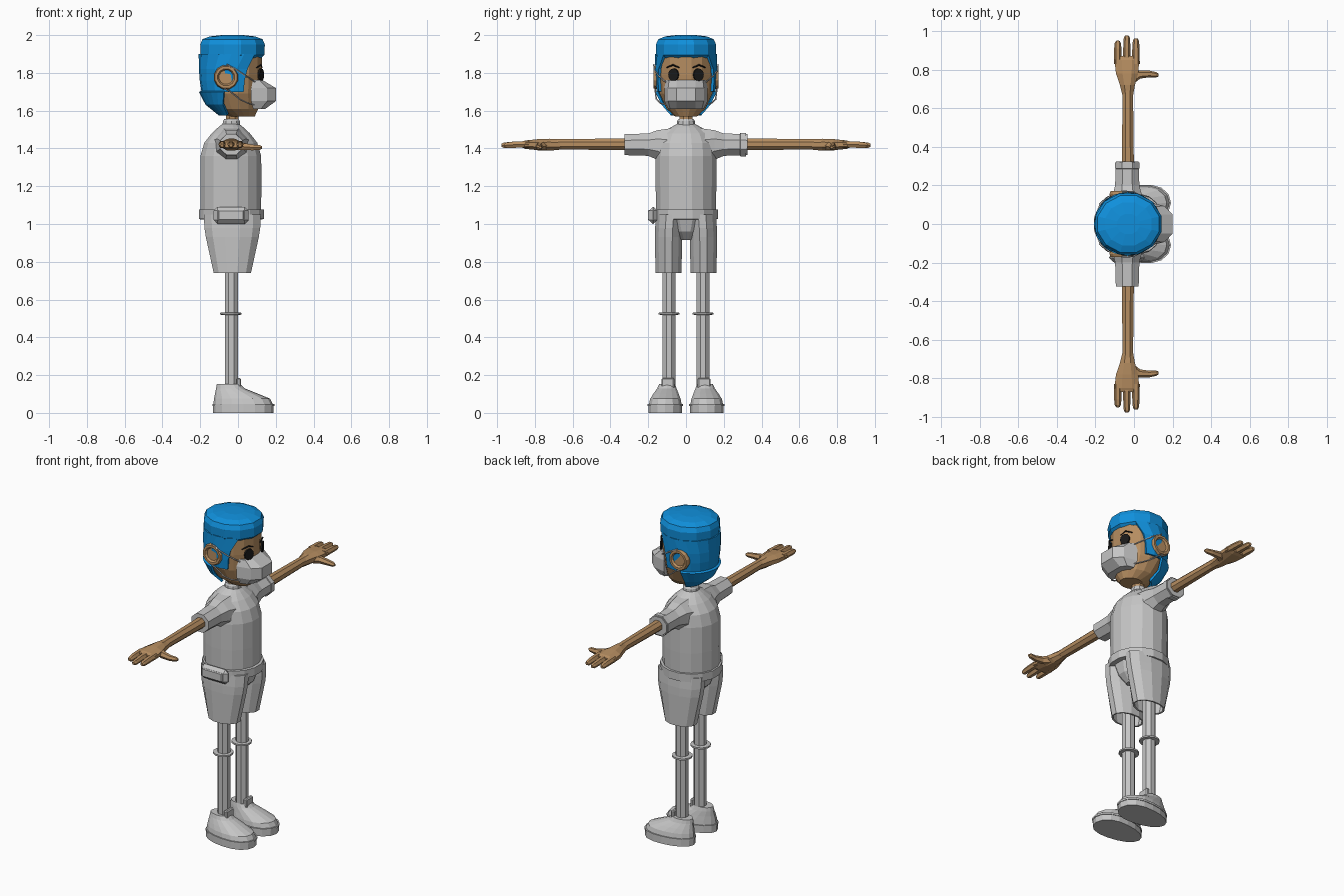
import bpy, bmesh
from math import sin, cos, pi, acos, radians
from mathutils import Vector, Matrix

if "Cube" in bpy.data.objects:
    bpy.data.objects.remove(bpy.data.objects["Cube"])


def material(name, rgb):
    m = bpy.data.materials.new(name)
    m.diffuse_color = (*rgb, 1)
    m.use_nodes = True
    m.node_tree.nodes["Principled BSDF"].inputs["Base Color"].default_value = m.diffuse_color
    return m


GREY = material("light grey", (0.56, 0.56, 0.56))
SKIN = material("tan skin", (0.47, 0.27, 0.12))
BLUE = material("bright blue", (0.005, 0.28, 0.72))
BLACK = material("black", (0.01, 0.01, 0.01))
CX = -0.035  # body axis in x; the figure faces +x


def finish(name, bm, mat):
    bmesh.ops.recalc_face_normals(bm, faces=bm.faces)
    me = bpy.data.meshes.new(name)
    bm.to_mesh(me)
    bm.free()
    me.materials.append(mat)
    ob = bpy.data.objects.new(name, me)
    bpy.context.collection.objects.link(ob)
    return ob


def loft(name, rings, mat, caps=True, closed=True, thick=0):
    """Skin a list of point rings."""
    bm = bmesh.new()
    rows = [[bm.verts.new(p) for p in r] for r in rings]
    n = len(rows[0])
    for a, b in zip(rows, rows[1:]):
        for i in range(n if closed else n - 1):
            j = (i + 1) % n
            bm.faces.new((a[i], a[j], b[j], b[i]))
    if caps:
        bm.faces.new(rows[0])
        bm.faces.new(rows[-1])
    ob = finish(name, bm, mat)
    if thick:
        mod = ob.modifiers.new("thickness", 'SOLIDIFY')
        mod.thickness = thick
    return ob


def ring(axis, pos, c1, c2, r1, r2, n=8):
    """Ellipse at pos along axis 'y' or 'z'."""
    out = []
    for i in range(n):
        t = 2 * pi * (i + 0.5) / n
        u, v = c1 + r1 * cos(t), c2 + r2 * sin(t)
        out.append((u, v, pos) if axis == 'z' else (u, pos, v))
    return out


def tube(name, pts, radii, mat, n=6):
    pts = [Vector(p) for p in pts]
    rings = []
    for i, p in enumerate(pts):
        d = pts[min(i + 1, len(pts) - 1)] - pts[max(i - 1, 0)]
        q = d.to_track_quat('X', 'Z')
        r = radii[i] if isinstance(radii, (list, tuple)) else radii
        rings.append([p + q @ Vector((0, r * cos(2 * pi * k / n), r * sin(2 * pi * k / n)))
                      for k in range(n)])
    return loft(name, rings, mat)


def box(name, loc, size, mat, bevel):
    bm = bmesh.new()
    bmesh.ops.create_cube(bm, size=1, matrix=Matrix.Translation(loc) @ Matrix.Diagonal((*size, 1)))
    ob = finish(name, bm, mat)
    mod = ob.modifiers.new("bevel", 'BEVEL')
    mod.width, mod.segments = bevel, 1
    return ob


# Head, neck and cap: (z, centre x, radius x, radius y)
HEAD = [(1.57, .02, .07, .06), (1.61, -.01, .12, .105), (1.69, -.03, .15, .142),
        (1.79, -.033, .162, .153), (1.90, -.033, .163, .153), (1.95, -.033, .13, .13)]
loft("head", [ring('z', z, c, 0, a, b, 16) for z, c, a, b in HEAD], SKIN)
loft("neck", [ring('z', z, CX + .005, 0, .036, .036) for z in (1.5, 1.62)], SKIN)
CAP = [(1.88, .158, .15), (1.895, .175, .163), (1.95, .177, .165), (1.978, .165, .152), (1.993, .125, .115),
       (2.0, .06, .055)]
loft("cap", [ring('z', z, -.029, 0, a, b, 12) for z, a, b in CAP], BLUE)


def hair_row(z, front_x, n=13):
    """Arc round the back of the head, reaching forward to front_x."""
    for lo, hi in zip(HEAD, HEAD[1:]):
        if lo[0] <= z <= hi[0]:
            f = (z - lo[0]) / (hi[0] - lo[0])
            c, a, b = [lo[k] + f * (hi[k] - lo[k]) for k in (1, 2, 3)]
            break
    a, b = a + .012, b + .012
    s = acos(max(-1, min(1, (front_x - c) / a)))
    ts = [s + (2 * pi - 2 * s) * i / (n - 1) for i in range(n)]
    return [(c + a * cos(t), b * sin(t), z) for t in ts]


loft("upper_hair", [hair_row(*r) for r in ((1.70, .03), (1.76, .035), (1.82, .05), (1.90, .09))],
     BLUE, caps=False, closed=False, thick=.014)
loft("lower_hair", [hair_row(*r) for r in ((1.585, -.05), (1.64, -.075), (1.705, -.07))],
     BLUE, caps=False, closed=False, thick=.014)

# Face mask: (z, front x, edge x, front half width, edge half width)
mask = []
for z, f, e, m, w in ((1.61, .145, .08, .05, .095), (1.65, .2, .07, .05, .115),
                      (1.72, .2, .07, .05, .115), (1.762, .13, .08, .05, .105)):
    k = e + .65 * (f - e)
    half = [(e, w), (k, (m + w) / 2 + .012), (f, m)]
    mask.append([(x, y, z) for x, y in half] + [(x, -y, z) for x, y in reversed(half)])
loft("face_mask", mask, GREY)

# Torso, collar, belt, hips
TORSO = [(1.04, .163, .16), (1.2, .165, .164), (1.36, .164, .164), (1.43, .143, .155),
         (1.48, .103, .128), (1.51, .07, .085), (1.53, .045, .048)]
loft("shirt", [ring('z', z, -.038, 0, a, b, 16) for z, a, b in TORSO], GREY)
loft("collar", [ring('z', z, CX, 0, r, r, 10) for z, r in ((1.5, .052), (1.545, .047), (1.555, .04))], GREY)
loft("belt", [ring('z', z, CX, 0, r, r - .004, 16)
              for z, r in ((1.024, .16), (1.026, .176), (1.076, .176), (1.078, .16))], GREY)
box("belt_pouch", (-.037, -.174, 1.046), (.185, .044, .09), GREY, .02)
box("pouch_flap", (-.037, -.196, 1.046), (.135, .012, .055), GREY, .005)
loft("hips", [ring('z', z, -.03, 0, a, b, 12)
              for z, a, b in ((.915, .08, .04), (.96, .125, .09), (1.05, .152, .152))], GREY)
loft("sleeve_cuff", [ring('y', y, CX, 1.42, r, r)
                     for y, r in ((.285, .06), (.288, .068), (.318, .068), (.32, .05))], GREY)


def shoe_ring(s, z, x0, x1, cy, hy, n=16):
    """Foot outline, wider at the toe, slimmer behind the ball."""
    out = []
    for i in range(n):
        t = 2 * pi * i / n
        w = .9 + .13 * cos(t) - .07 * sin(t) ** 4
        out.append(((x0 + x1) / 2 + (x1 - x0) / 2 * cos(t), s * (cy + hy * w * sin(t) * 1.1), z))
    return out


for s, side in ((-1, "right"), (1, "left")):
    # Ear with a hollow centre
    loft(side + "_ear", [ring('y', s * y, -.063, 1.777, r, r, 12)
                         for y, r in ((.11, .055), (.155, .066), (.172, .06), (.172, .046), (.16, .038))], SKIN)
    # Eye plate and brow
    bm = bmesh.new()
    place = (Matrix.Translation((.122, s * .066, 1.79)) @ Matrix.Rotation(s * radians(24), 4, 'Z')
             @ Matrix.Rotation(radians(90), 4, 'Y') @ Matrix.Diagonal((1.15, 1, 1, 1)))
    bmesh.ops.create_cone(bm, cap_ends=True, segments=12, radius1=.03, radius2=.029, depth=.009, matrix=place)
    finish(side + "_eye", bm, BLACK)
    tube(side + "_brow", [(.128, s * .035, 1.828), (.121, s * .07, 1.842), (.098, s * .102, 1.828)],
         [.003, .005, .003], BLACK, 4)
    # Mask straps
    tube(side + "_upper_strap", [(.09, s * .108, 1.752), (.04, s * .145, 1.785), (-.005, s * .168, 1.815),
                                 (-.06, s * .17, 1.845)], .004, GREY, 5)
    tube(side + "_lower_strap", [(.085, s * .1, 1.63), (.05, s * .135, 1.64), (.01, s * .157, 1.66),
                                 (-.04, s * .162, 1.70), (-.09, s * .165, 1.725)], .004, GREY, 5)
    # Sleeve and arm
    loft(side + "_sleeve", [ring('y', s * y, CX, z, a, b) for y, z, a, b in
                            ((.08, 1.40, .105, .115), (.15, 1.418, .082, .085), (.2, 1.42, .068, .064),
                             (.325, 1.42, .064, .06))], GREY)
    loft(side + "_arm", [ring('y', s * y, -.032, 1.422, r, r) for y, r in ((.3, .034), (.7, .029))], SKIN)
    # Palm, fingers and thumb
    loft(side + "_palm", [ring('y', s * y, c, 1.42, a, b) for y, c, a, b in
                          ((.66, -.032, .028, .028), (.72, -.034, .042, .034), (.78, -.036, .062, .032),
                           (.85, -.037, .07, .024), (.87, -.037, .06, .016))], SKIN)
    for i, (x, tip) in enumerate(((-.084, .95), (-.037, .977), (.01, .962))):
        tube(f"{side}_finger_{i + 1}", [(x, s * .83, 1.422), (x, s * .91, 1.42), (x, s * (tip - .012), 1.417),
                                        (x, s * tip, 1.416)], [.02, .019, .016, .009], SKIN)
    tube(side + "_thumb", [(-.03, s * .74, 1.418), (.025, s * .775, 1.41), (.08, s * .778, 1.405),
                           (.115, s * .773, 1.405), (.127, s * .772, 1.405)],
         [.028, .022, .017, .014, .007], SKIN)
    # Shorts leg, open at the hem
    loft(side + "_shorts_leg", [ring('z', z, -.03, s * cy, a, b, 12) for z, cy, a, b in
                                ((.74, .093, .102, .071), (.93, .092, .145, .075), (.98, .09, .153, .076),
                                 (1.05, .085, .156, .076))], GREY, caps=False, thick=.01)
    # Leg with knee ring
    loft(side + "_leg", [ring('z', z, CX, s * .09, .038, .036) for z in (.1, .9)], GREY)
    loft(side + "_knee_ring", [ring('z', z, CX - .003, s * .09, r, r - .002, 12) for z, r in
                               ((.518, .03), (.52, .059), (.53, .059), (.532, .03))], GREY)
    # Shoe: sole, welt, upper, tongue
    loft(side + "_sole", [shoe_ring(s, z, -.132, .188, .11, .098) for z in (0, .036)], GREY)
    loft(side + "_welt", [shoe_ring(s, z, -.136, .192, .11, .102) for z in (.036, .048)], GREY)
    loft(side + "_shoe_upper", [shoe_ring(s, *r) for r in
                                ((.048, -.13, .184, .11, .094), (.075, -.127, .17, .109, .088),
                                 (.1, -.122, .11, .106, .074), (.13, -.116, .035, .101, .056),
                                 (.152, -.112, .012, .1, .047))], GREY)
    box(side + "_shoe_tongue", (.004, s * .096, .15), (.024, .068, .07), GREY, .006)
